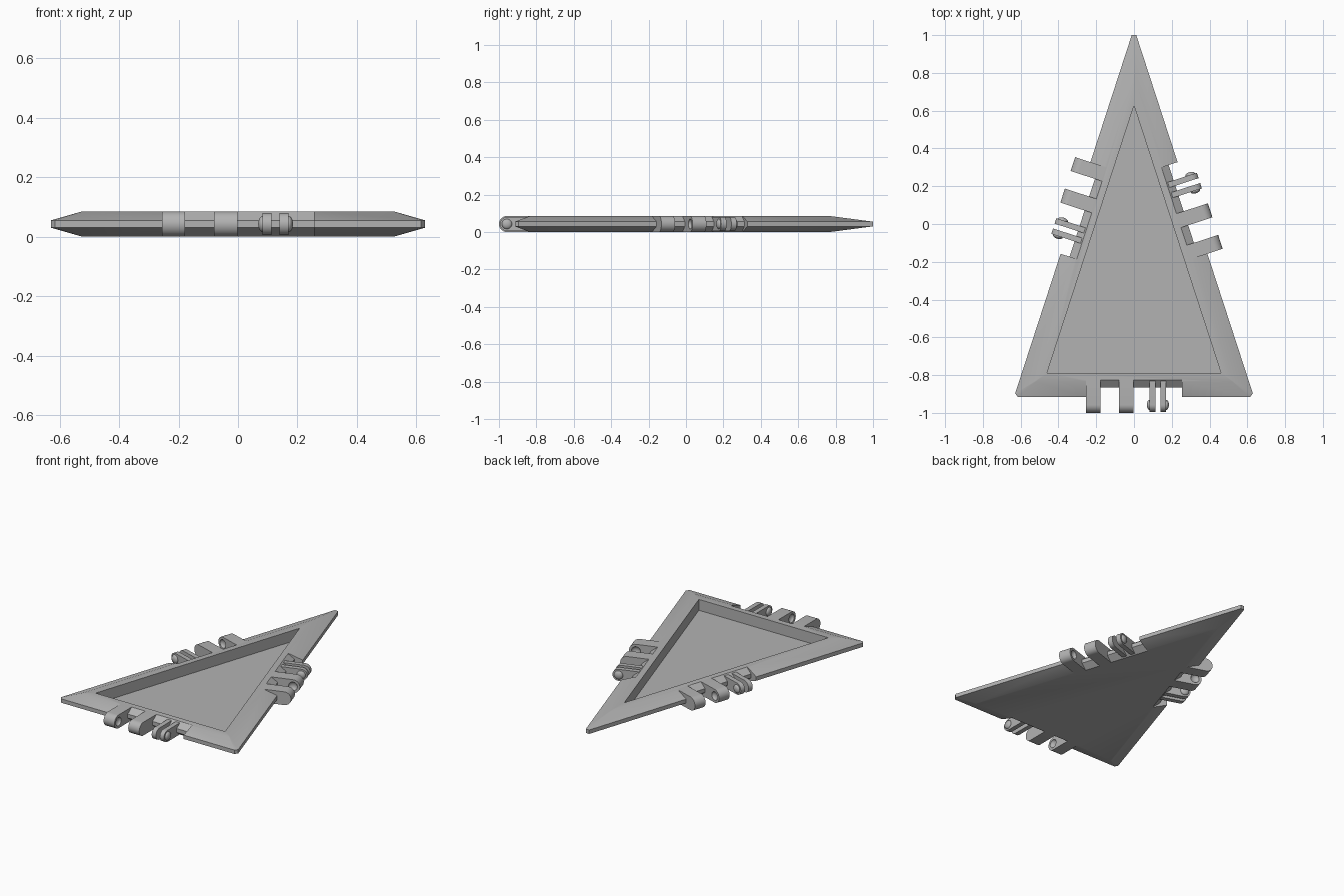
import bpy, bmesh
from math import atan2, cos, sin, pi, hypot, radians
from mathutils import Matrix, Vector

if "Cube" in bpy.data.objects:
    bpy.data.objects.remove(bpy.data.objects["Cube"], do_unlink=True)

GREY = (0.45, 0.45, 0.45, 1)
grey = bpy.data.materials.new("plain grey")
grey.use_nodes = True
grey.diffuse_color = GREY
grey.node_tree.nodes["Principled BSDF"].inputs["Base Color"].default_value = GREY

TOP, BASE, HALF = 1.037, -0.915, 0.635      # untrimmed outer triangle
THICK = 0.085
MID = THICK / 2
SLOPE = HALF / (TOP - BASE)


def make_object(name, bm, matrix=Matrix()):
    bmesh.ops.recalc_face_normals(bm, faces=bm.faces)
    mesh = bpy.data.meshes.new(name)
    bm.to_mesh(mesh)
    bm.free()
    mesh.materials.append(grey)
    obj = bpy.data.objects.new(name, mesh)
    obj.matrix_world = matrix
    bpy.context.collection.objects.link(obj)
    return obj


def prism(bm, profile, x0, x1):
    """Extrude a closed (y, z) profile along x."""
    ends = [[bm.verts.new((x, y, z)) for y, z in profile] for x in (x0, x1)]
    for end in ends:
        bm.faces.new(end)
    for i in range(len(profile)):
        bm.faces.new((ends[0][i - 1], ends[0][i], ends[1][i], ends[1][i - 1]))


def ball(bm, x, depth, radius):
    """Flattened ball on the hinge axis."""
    m = Matrix.Translation((x, -MID, MID)) @ Matrix.Diagonal((depth, radius, radius, 1))
    m = m @ Matrix.Rotation(pi / 2, 4, 'Y')
    bmesh.ops.create_uvsphere(bm, u_segments=24, v_segments=12, radius=1, matrix=m)


def tab_profile(radius):
    """Round nosed tab running back into the plate."""
    arc = [(-MID - radius * sin(a), MID + radius * cos(a))
           for a in (pi * i / 16 for i in range(17))]
    return [(0.09, MID + radius)] + arc + [(0.09, MID - radius)]


def subtract(obj, cutters):
    for cutter in cutters:
        cutter.hide_render = True
        mod = obj.modifiers.new("cut", 'BOOLEAN')
        mod.operation, mod.solver, mod.object = 'DIFFERENCE', 'EXACT', cutter
    bpy.context.view_layer.update()
    graph = bpy.context.evaluated_depsgraph_get()
    mesh = bpy.data.meshes.new_from_object(obj.evaluated_get(graph))
    obj.modifiers.clear()
    obj.data = mesh
    for cutter in cutters:
        bpy.data.objects.remove(cutter, do_unlink=True)


def ring(bm, inset, z, trim):
    """Inset triangle with slightly trimmed corners."""
    tip = TOP - inset * hypot(1, SLOPE) / SLOPE
    base = BASE + inset
    half = SLOPE * (tip - base)
    corners = [Vector((-half, base, z)), Vector((half, base, z)), Vector((0, tip, z))]
    verts = []
    for i, c in enumerate(corners):
        cut = trim * (2 if i == 2 else 1)
        for other in (corners[i - 1], corners[(i + 1) % 3]):
            verts.append(bm.verts.new(c + (other - c).normalized() * cut))
    return verts


# Triangular tray with a bevelled rim and a sunken floor
bm = bmesh.new()
rings = [ring(bm, *r) for r in ((0.08, 0, 0.004), (0, 0.03, 0.0195), (0, 0.055, 0.0195),
                                (0.08, THICK, 0.004), (0.127, THICK, 0.001),
                                (0.127, 0.015, 0.001))]
bm.faces.new(rings[0])
bm.faces.new(rings[-1])
for a, b in zip(rings, rings[1:]):
    for i in range(6):
        bm.faces.new((a[i - 1], a[i], b[i], b[i - 1]))
tray = make_object("tray", bm)

# Hinge frames: x runs along the edge, y points into the plate
lean = atan2(TOP - BASE, -HALF)
side_y = 0.085
side_x = SLOPE * (TOP - side_y)
frames = {
    "front": Matrix.Translation((0, BASE, 0)),
    "left": Matrix.Translation((side_x, side_y, 0)) @ Matrix.Rotation(lean, 4, 'Z'),
    "right": Matrix.Translation((-side_x, side_y, 0)) @ Matrix.Rotation(-lean, 4, 'Z'),
}

# Notches with a V-shaped inner wall
notch = [(-0.05, -0.015), (0.11, -0.015), (0.05, 0.03), (0.05, 0.055),
         (0.11, 0.1), (-0.05, 0.1)]
cutters = []
for side, frame in frames.items():
    bm = bmesh.new()
    prism(bm, notch, -0.255, 0.255)
    cutters.append(make_object(side + "_notch_cutter", bm, frame))
subtract(tray, cutters)
parts = [tray]

for side, frame in frames.items():
    # Pair of socket knuckles with facing dimples
    bm = bmesh.new()
    prism(bm, tab_profile(MID), -0.255, -0.178)
    prism(bm, tab_profile(MID), -0.08, -0.002)
    knuckles = make_object(side + "_knuckles", bm, frame)
    bm = bmesh.new()
    for x in (-0.178, -0.08):
        ball(bm, x, 0.017, 0.027)
    subtract(knuckles, [make_object(side + "_dimple_cutter", bm, frame)])

    # Twin flexible clip tabs with outward bumps
    bm = bmesh.new()
    for x0, x1, outer in ((0.083, 0.113, 0.083), (0.14, 0.17, 0.17)):
        prism(bm, tab_profile(0.037), x0, x1)
        ball(bm, outer, 0.015, 0.027)
    parts += [knuckles, make_object(side + "_clip", bm, frame)]

bpy.ops.object.select_all(action='DESELECT')
for part in parts:
    part.select_set(True)
bpy.context.view_layer.objects.active = tray
bpy.ops.object.shade_smooth_by_angle(angle=radians(30))
